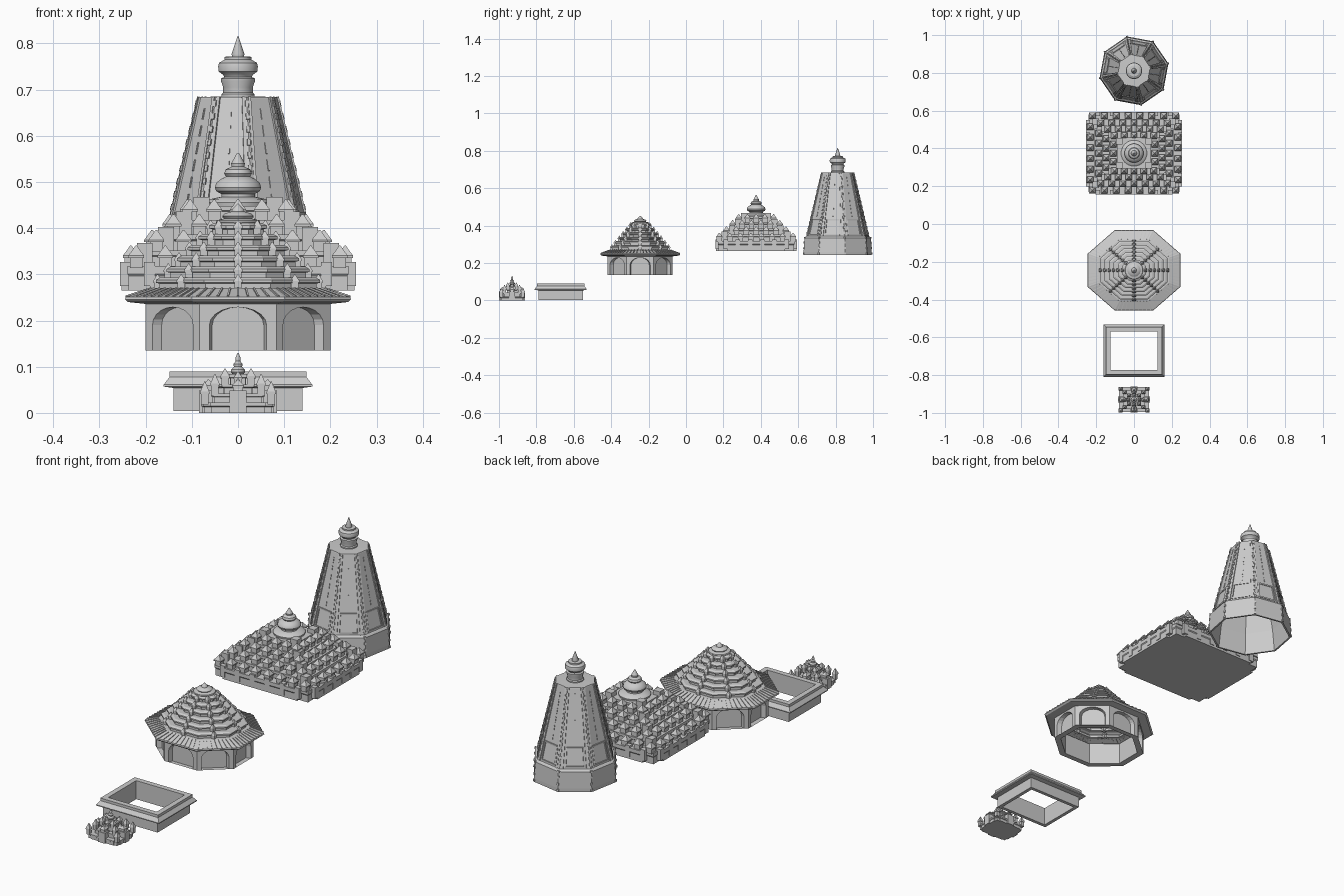
import bpy, bmesh
from math import sin, cos, tan, pi, radians
from mathutils import Vector, Matrix

if "Cube" in bpy.data.objects:
    bpy.data.objects.remove(bpy.data.objects["Cube"])


def finish(bm, name, smooth=False):
    bmesh.ops.recalc_face_normals(bm, faces=bm.faces)
    me = bpy.data.meshes.new(name)
    bm.to_mesh(me)
    bm.free()
    ob = bpy.data.objects.new(name, me)
    bpy.context.collection.objects.link(ob)
    if smooth:
        bpy.ops.object.select_all(action='DESELECT')
        bpy.context.view_layer.objects.active = ob
        ob.select_set(True)
        bpy.ops.object.shade_smooth_by_angle(angle=radians(35))
    return ob


def poly(c, r, z, n, rot=None, sy=1.0):
    """Regular polygon, r is the apothem."""
    rot = pi / n if rot is None else rot
    R = r / cos(pi / n)
    return [Vector((c[0] + R * cos(rot + 2 * pi * k / n),
                    c[1] + sy * R * sin(rot + 2 * pi * k / n), z)) for k in range(n)]


def rect(c, hx, hy, z):
    return [Vector((c[0] + a * hx, c[1] + b * hy, z)) for a, b in ((-1, -1), (1, -1), (1, 1), (-1, 1))]


def loft(bm, rings, cap0=False, cap1=True, closed=False):
    vs = [[bm.verts.new(p) for p in ring] for ring in rings]
    pairs = list(zip(vs, vs[1:])) + ([(vs[-1], vs[0])] if closed else [])
    for a, b in pairs:
        for i in range(len(a)):
            j = (i + 1) % len(a)
            bm.faces.new((a[i], a[j], b[j], b[i]))
    if cap0:
        bm.faces.new(vs[0])
    if cap1:
        bm.faces.new(vs[-1])


def box(bm, c, hx, hy, z0, z1):
    loft(bm, [rect(c, hx, hy, z0), rect(c, hx, hy, z1)], True)


def beam(bm, p, q, w, d=None):
    d = d or w
    v = q - p
    m = Matrix.Translation((p + q) / 2) @ v.to_track_quat('Z', 'Y').to_matrix().to_4x4() \
        @ Matrix.Diagonal((w, d, v.length, 1))
    bmesh.ops.create_cube(bm, size=1, matrix=m)


def kiosk(bm, x, y, z, w, h):
    """Little block with an overhanging pyramid roof."""
    c, a = (x, y), w / 2
    loft(bm, [rect(c, a * .8, a * .8, z - .004), rect(c, a * .8, a * .8, z + h * .4), rect(c, a, a, z + h * .4),
              rect(c, a, a, z + h * .52), rect(c, a * .6, a * .6, z + h * .72), rect(c, a * .1, a * .1, z + h)], True)


def lathe(name, c, prof, n=20):
    bm = bmesh.new()
    loft(bm, [poly(c, r, z, n) for r, z in prof], True)
    finish(bm, name, True)


def tier(bm, c, hx, hy, z0, z1):
    """Stepped-plan slab with a projecting cornice."""
    t = z1 - z0
    for fx, fy in ((.94, .94), (1, .72), (.76, 1)):
        X, Y = hx * fx, hy * fy
        loft(bm, [rect(c, X - .003, Y - .003, z0), rect(c, X - .003, Y - .003, z0 + t * .6),
                  rect(c, X, Y, z0 + t * .68), rect(c, X, Y, z1)], True)


# ---- entrance porch roof, at the very front
C = (0, -.93)
bm = bmesh.new()
steps = [(.08, .066, 0, .022), (.058, .048, .022, .042), (.036, .031, .042, .062), (.02, .018, .062, .084)]
for s in steps:
    tier(bm, C, *s)
for (hx, hy, _, z), h in zip(steps[:3], (.046, .042, .034)):
    for sx in (-1, 0, 1):
        for sy in (-1, 0, 1):
            if sx or sy:
                kiosk(bm, sx * (hx - .008), C[1] + sy * (hy - .008), z, .02, h * (1 if sx and sy else .8))
for sx, sy in ((1, 0), (-1, 0), (0, 1), (0, -1)):       # four gabled projections
    box(bm, (sx * .066, C[1] + sy * .053), .018, .016, 0, .048)
    kiosk(bm, sx * .064, C[1] + sy * .052, .046, .026, .026)
finish(bm, "porch_roof")
lathe("porch_finial", C, [(.012, .084), (.015, .088), (.015, .094), (.009, .1), (.01, .106), (.005, .112),
                          (.006, .118), (.001, .13)], 12)

# ---- open rectangular wall with sloping eave
C = (0, -.67)
bm = bmesh.new()
prof = [(0, .004), (0, .054), (.021, .057), (.021, .061), (.008, .078), (.008, .09), (-.016, .09), (-.016, .004)]
loft(bm, [rect(C, .14 + o, .118 + o, z) for o, z in prof], cap1=False, closed=True)
finish(bm, "court_wall")

# ---- octagonal hall: arched walls
C, SY, H = (0, -.245), .87, .2
bm = bmesh.new()
half = H * tan(pi / 8)
for k in range(8):
    a = k * pi / 4

    def P(u, z, d=0):
        x, y = (H - d) * cos(a) - u * sin(a), (H - d) * sin(a) + u * cos(a)
        return bm.verts.new((C[0] + x, C[1] + SY * y, z))
    arch = [(-.062, .135)] + [(-.062 * cos(t * pi / 10), .19 + .039 * sin(t * pi / 10)) for t in range(11)] + [(.062, .135)]
    front = [P(u, z) for u, z in arch]
    back = [P(u * .9, z, .022) for u, z in arch]
    bm.faces.new([P(-half, .135)] + front + [P(half, .135), P(half, .238), P(-half, .238)])
    for i in range(len(arch) - 1):
        bm.faces.new((front[i], front[i + 1], back[i + 1], back[i]))
    bm.faces.new(back)
loft(bm, [poly(C, r, z, 8, sy=SY) for r, z in ((.2, .135), (.172, .135), (.172, .238))], cap1=False)
finish(bm, "hall_wall")

# ---- octagonal hall: eave and stepped roof
bm = bmesh.new()
prof = [(.17, .236), (.2, .236), (.238, .24), (.245, .246), (.243, .251), (.185, .27)]
for i in range(6):
    r, z = .178 - .023 * i, .27 + .0235 * i
    prof += [(r - .008, z), (r - .008, z + .01), (r, z + .012), (r, z + .018), (r - .01, z + .0235)]
loft(bm, [poly(C, r, z, 8, sy=SY) for r, z in prof])
for k in range(8):                                     # rafters on the eave, spokes of little shrines
    a = k * pi / 4

    def Q(r, u, z):
        return Vector((C[0] + r * cos(a) - u * sin(a), C[1] + SY * (r * sin(a) + u * cos(a)), z))
    for j in range(-4, 5):
        beam(bm, Q(.188, j * .017, .27), Q(.243, j * .022, .252), .004)
    for i in range(6):
        p = Q(.174 - .023 * i, 0, .27 + .0235 * i)
        kiosk(bm, p.x, p.y, p.z, .02, .03)
finish(bm, "hall_roof")
lathe("hall_finial", C, [(.046, .408), (.048, .413), (.046, .417), (.03, .421), (.034, .426), (.028, .432), (.014, .436),
                         (.013, .441), (.001, .453)])

# ---- square pyramid hall covered with rows of little shrines
C = (0, .375)
bm = bmesh.new()
steps = [(.255, .218, .265, .318), (.209, .18, .318, .352), (.17, .147, .352, .386),
         (.132, .114, .386, .418), (.088, .082, .418, .448)]
for s in steps:
    tier(bm, C, *s)
for (hx, hy, _, z), n in zip(steps[:4], (8, 7, 6, 5)):
    ox, oy = hx - .023, hy - .021
    for i in range(n):
        t = -1 + 2 * i / (n - 1)
        for s in (-1, 1):
            kiosk(bm, t * ox * .95, C[1] + s * oy, z, .034, .044)
            if 0 < i < n - 1:
                kiosk(bm, s * ox, C[1] + t * oy, z, .034, .044)
    for sx in (-1, 1):                                  # square corner blocks
        for sy in (-1, 1):
            box(bm, (sx * (ox - .03), C[1] + sy * (oy - .03)), .017, .017, z - .01, z + .05)
for s in (-1, 1):                                       # blocks set on the base slab
    for t in (-.75, -.45, -.15, .15, .45, .75):
        box(bm, (t * .255, C[1] + s * .207), .012, .011, .275, .327)
        box(bm, (s * .244, C[1] + t * .218), .011, .012, .275, .327)
finish(bm, "pyramid_hall")
lathe("pyramid_bell", C, [(.066, .446), (.068, .456), (.06, .463), (.036, .468), (.036, .474), (.047, .48), (.05, .488),
                          (.047, .498), (.036, .507), (.026, .512), (.03, .518), (.027, .527), (.014, .533),
                          (.015, .54), (.002, .563)])

# ---- tall eight-sided tower, turned a little, open below
C, ROT = (0, .811), radians(12)
bm = bmesh.new()
prof = [(.172, .243), (.172, .26), (.168, .335), (.162, .342), (.158, .344), (.0825, .68), (.081, .684), (.034, .685)]
loft(bm, [poly(C, r, z, 8, ROT) for r, z in prof])
loft(bm, [poly(C, r, z, 8, ROT) for r, z in ((.172, .243), (.164, .243), (.152, .342), (.076, .676))])
finish(bm, "tower_body")


def S(k, deg, z, out=0.0):
    """Point on tower face k, at an angle from the face middle."""
    ap = .158 - (z - .344) * .2247 if z > .343 else .172 - (z - .243) * .06
    d = radians(deg)
    a = ROT + pi / 8 + k * pi / 4 + d
    R = (ap + out) / cos(d)
    return Vector((C[0] + R * cos(a), C[1] + R * sin(a), z))


bm = bmesh.new()
for k in range(8):
    for d in (-18, 18):                                 # paired ribs beside each corner
        beam(bm, S(k, d, .344), S(k, d, .684), .006)
    for d in (-14.5, 14.5):                             # framed panel near the foot
        beam(bm, S(k, d, .352), S(k, d, .432), .007)
    for z in (.352, .432):
        beam(bm, S(k, -14.5, z), S(k, 14.5, z), .007)
    for i in range(12):                                 # studs up the corners
        z = .355 + i * .028
        beam(bm, S(k, 22.5, z, -.001), S(k, 22.5, z + .013, -.001), .007)
    for i in range(6):                                  # dashed seam in the face middle
        z = .45 + i * .037
        beam(bm, S(k, 0, z), S(k, 0, z + .024), .004)
    for z in (.246, .275, .305, .33):                   # studs on the base
        beam(bm, S(k, 22.5, z, -.001), S(k, 22.5, z + .01, -.001), .009)
finish(bm, "tower_ribs")
lathe("tower_crown", C, [(.036, .684), (.036, .69), (.032, .694), (.032, .705), (.037, .719), (.037, .724), (.03, .727),
                         (.032, .732), (.042, .739), (.043, .75), (.041, .758), (.029, .765), (.029, .771), (.013, .772),
                         (.014, .777), (.001, .816)])
